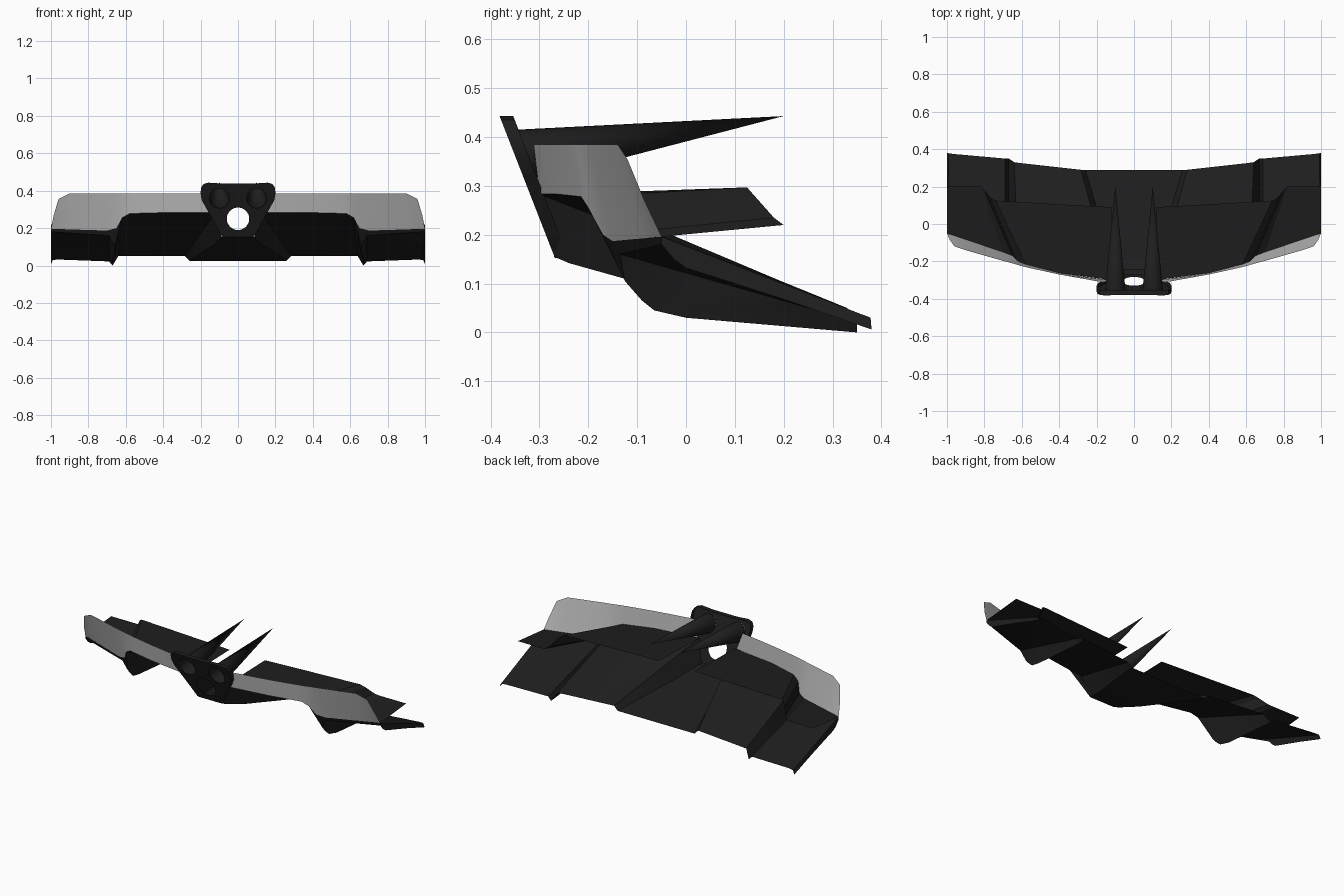
import bpy, bmesh, math
from mathutils import Vector

if "Cube" in bpy.data.objects:
    bpy.data.objects.remove(bpy.data.objects["Cube"])


def material(name, value, rough):
    mat = bpy.data.materials.new(name)
    mat.use_nodes = True
    color = (value, value, value, 1)
    mat.diffuse_color = color
    bsdf = mat.node_tree.nodes["Principled BSDF"]
    bsdf.inputs["Base Color"].default_value = color
    bsdf.inputs["Roughness"].default_value = rough
    return mat


black = material("matte black", 0.013, 0.7)
glass = material("grey screen", 0.48, 0.5)


def add_object(name, mesh, mat):
    obj = bpy.data.objects.new(name, mesh)
    bpy.context.collection.objects.link(obj)
    mesh.materials.clear()
    mesh.materials.append(mat)
    return obj


def smooth(obj, degrees):
    bpy.ops.object.select_all(action="DESELECT")
    obj.select_set(True)
    bpy.context.view_layer.objects.active = obj
    bpy.ops.object.shade_smooth_by_angle(angle=math.radians(degrees))


def line(a, b, count=5):
    a, b = Vector(a), Vector(b)
    return [a.lerp(b, i / (count - 1)) for i in range(count)]


def sheet(name, columns, mat):
    """Skin neighbouring columns of points, then mirror to the other side."""
    bm = bmesh.new()
    grid = [[bm.verts.new(p) for p in col] for col in columns]
    for left, right in zip(grid, grid[1:]):
        for i in range(len(left) - 1):
            bm.faces.new((left[i], right[i], right[i + 1], left[i + 1]))
    bmesh.ops.remove_doubles(bm, verts=bm.verts, dist=0.0005)
    mesh = bpy.data.meshes.new(name)
    bm.to_mesh(mesh)
    bm.free()
    obj = add_object(name, mesh, mat)
    mirror = obj.modifiers.new("mirror", "MIRROR")
    mirror.use_clip = True
    smooth(obj, 20)
    return obj


# Shared front lip, from the centre out to the side
lip = [(.12, -.30, .283), (.40, -.262, .283), (.58, -.215, .278),
       (.62, -.2, .255), (.65, -.17, .2), (.7, -.15, .187), (1, -.05, .196)]

# Upper shelf running back from the lip
shelf_back = [(.12, .09, .292), (.40, .105, .295), (.74, .125, .297),
              (.765, .14, .28), (.8, .18, .235), (.82, .2, .22), (1, .2, .22)]
sheet("upper_shelf", list(zip(lip, shelf_back)), black)

# Lower panel: centre console, middle section, rib, outer section and end lip
rib = [(.66, -.125, .105), (.66, -.09, .065), (.665, -.065, .045),
       (.67, 0, .03), (.67, .35, 0)]
outer_front = (.69, -.135, .16)
end_lip = [(1, -.05, .18), (1, -.025, .15), (1, 0, .132),
           (1, .2, .068), (1, .38, .006)]
console_side = [(.088, -.27, .155), (.095, -.24, .142), (.135, -.115, .107),
                (.2, .09, .065), (.26, .29, .025)]
sheet("lower_panel", [
    [(0, y, z) for x, y, z in console_side],
    console_side,
    line(lip[0], (.285, .29, .05)),
    line(lip[1], (.42, .305, .05)),
    line(lip[2], (.60, .325, .05)),
    line(lip[3], (.64, .33, .05)),
    rib,
    line(outer_front, (.69, .35, .022)),
    line((.96, -.063, .187), (.96, .374, .032)),
    line(lip[-1], (.99, .378, .03)),
    end_lip,
], black)

# Outer fascia closing the gap between lip and lower panel
sheet("outer_fascia", [(lip[3], rib[0]), (lip[4], rib[0]),
                       (lip[5], outer_front), (lip[6], end_lip[0])], black)

# Windscreen leaning forward above the lip
screen_low = [(.132, -.30, .283)] + lip[1:6] + [
    (.9, -.083, .193), (.96, -.063, .195), lip[6]]
screen_top = [(.165, -.312, .385), (.40, -.27, .385), (.56, -.235, .385),
              (.6, -.225, .385), (.64, -.213, .385), (.7, -.197, .385),
              (.9, -.14, .385), (.96, -.12, .355), (.985, -.085, .27)]
sheet("windscreen", list(zip(screen_low, screen_top)), glass)


# Gauge pod: leaning rounded triangle with three round openings and a rim
def circle(cx, cz, radius, count=32):
    angles = [math.tau * i / count for i in range(count)]
    return [(cx + radius * math.cos(a), cz + radius * math.sin(a)) for a in angles]


def lean(z):
    return -.351 - (z - .4) * .39


def pod_part(name, loops, fill, extrude, offset):
    curve = bpy.data.curves.new(name, "CURVE")
    curve.dimensions = "2D"
    curve.fill_mode = fill
    curve.extrude = extrude
    for points in loops:
        spline = curve.splines.new("POLY")
        spline.points.add(len(points) - 1)
        for point, (x, z) in zip(spline.points, points):
            point.co = (x, z, 0, 1)
        spline.use_cyclic_u = True
    helper = bpy.data.objects.new(name + "_helper", curve)
    bpy.context.collection.objects.link(helper)
    deps = bpy.context.evaluated_depsgraph_get()
    mesh = bpy.data.meshes.new_from_object(helper.evaluated_get(deps))
    bpy.data.objects.remove(helper)
    for v in mesh.vertices:
        x, z, depth = v.co
        v.co = (x, lean(z) - depth - offset, z)
    smooth(add_object(name, mesh, black), 30)


half = [(.08, .152), (.095, .17), (.115, .21), (.175, .315), (.194, .35),
        (.2, .385), (.198, .415), (.185, .435), (.16, .443), (.08, .438)]
outline = half + [(-x, z) for x, z in reversed(half)]
openings = [circle(0, .25, .06), circle(-.1, .36, .053), circle(.1, .36, .053)]
pod_part("gauge_pod_face", [outline] + openings, "BOTH", 0, .014)
pod_part("gauge_pod_rim", [outline], "NONE", .014, 0)

# Long hollow gauge cones tapering back to a point
for side, label in ((-1, "right"), (1, "left")):
    bm = bmesh.new()
    tip = bm.verts.new((side * .1, .2, .443))
    ring = [bm.verts.new((x, lean(z) - .012, z))
            for x, z in circle(side * .1, .36, .054)]
    for a, b in zip(ring, ring[1:] + ring[:1]):
        bm.faces.new((a, b, tip))
    bmesh.ops.recalc_face_normals(bm, faces=bm.faces)
    mesh = bpy.data.meshes.new(label + "_gauge_cone")
    bm.to_mesh(mesh)
    bm.free()
    smooth(add_object(label + "_gauge_cone", mesh, black), 40)
